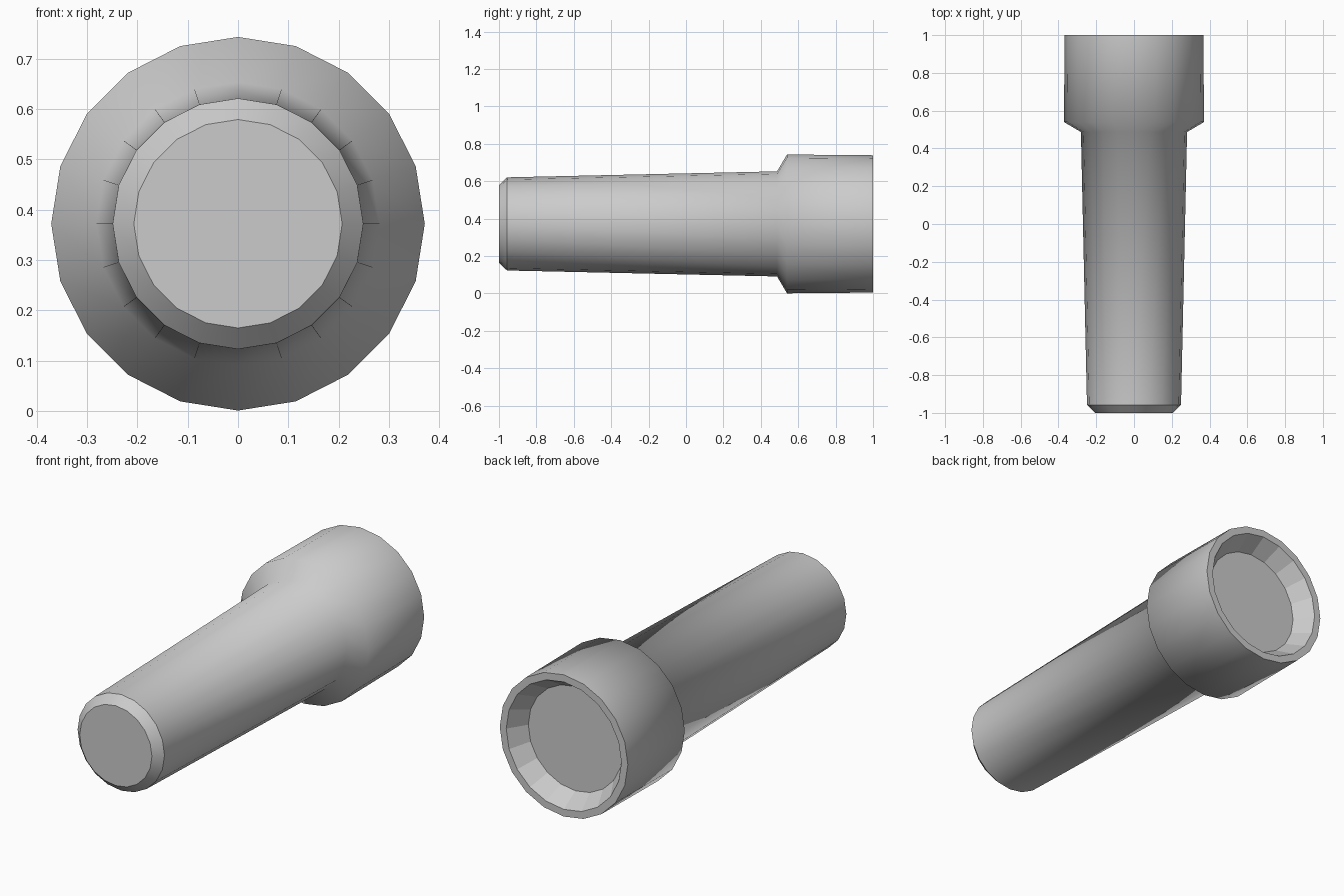
import bpy, bmesh
from math import sin, cos, tau

if "Cube" in bpy.data.objects:
    bpy.data.objects.remove(bpy.data.objects["Cube"])

SIDES = 20
AXIS_Z = 0.372


def lathe(name, profile, flat=(), sharp=(), cap_front=False, cap_back=False):
    """Spin (y, radius) points about the y axis; flat = bands, sharp = rings."""
    bm = bmesh.new()
    rings = [[bm.verts.new((r * sin(tau * k / SIDES), y, AXIS_Z + r * cos(tau * k / SIDES)))
              for k in range(SIDES)] for y, r in profile]
    for i, (a, b) in enumerate(zip(rings, rings[1:])):
        for k in range(SIDES):
            n = (k + 1) % SIDES
            face = bm.faces.new((a[k], a[n], b[n], b[k]))
            face.smooth = i not in flat
    if cap_front:
        bm.faces.new(rings[0][::-1])
    if cap_back:
        bm.faces.new(rings[-1])
    for i in sharp:
        for k in range(SIDES):
            edge = bm.edges.get((rings[i][k], rings[i][(k + 1) % SIDES]))
            edge.smooth = False
    mesh = bpy.data.meshes.new(name)
    bm.to_mesh(mesh)
    bm.free()
    obj = bpy.data.objects.new(name, mesh)
    bpy.context.collection.objects.link(obj)
    return obj


# Torch body: chamfered tail, tapered handle, flared head, rim and faceted recess
lathe("torch_body",
      [(-1.0, 0.207), (-0.957, 0.249), (0.487, 0.281), (0.54, 0.371),
       (1.0, 0.367), (1.0, 0.33), (0.905, 0.27)],
      flat=(4, 5), sharp=(0, 1, 4, 5), cap_front=True)

# Lens: flat disc at the bottom of the recess
lathe("lens", [(0.905, 0.27)], cap_back=True)
